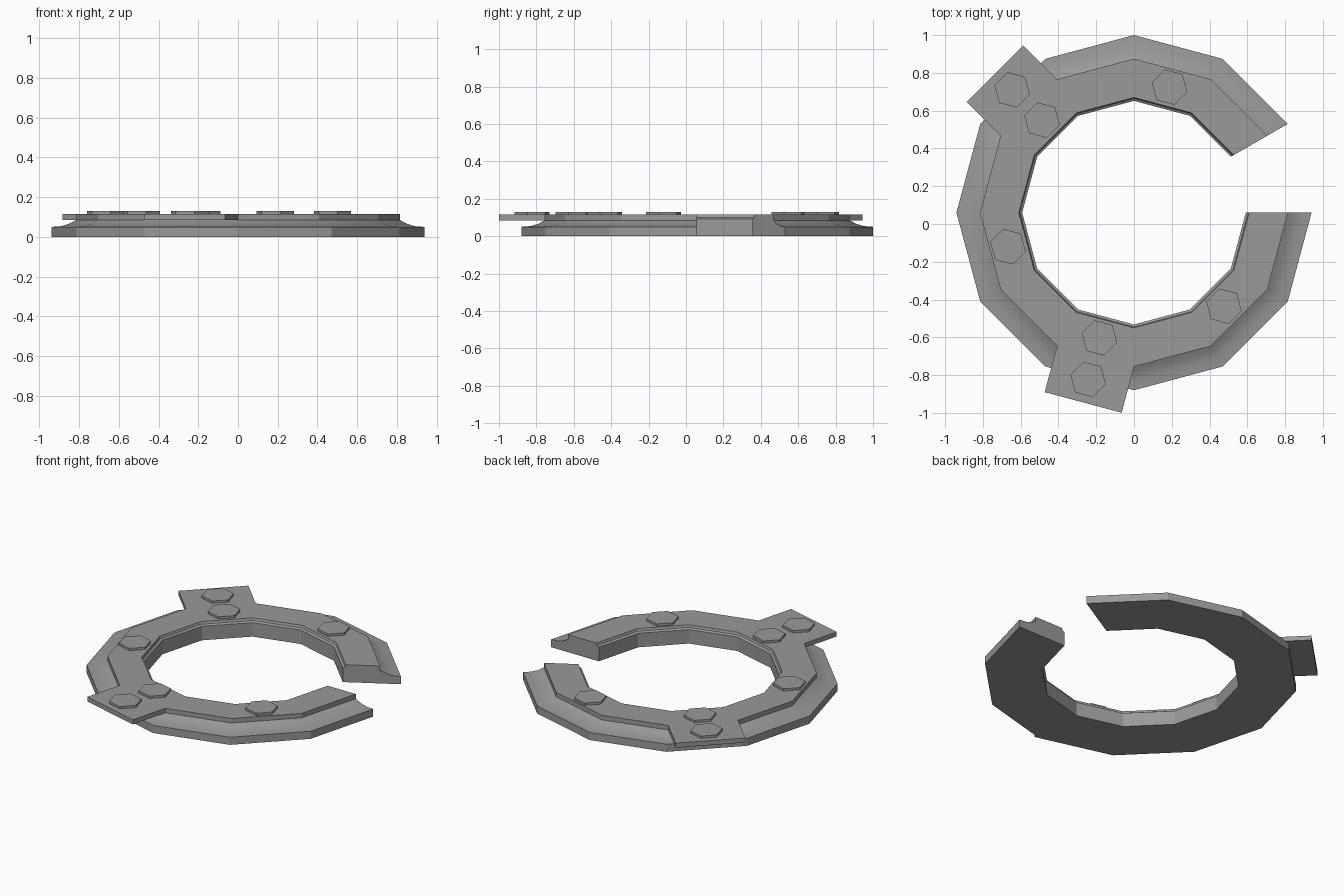
import bpy
import bmesh
from math import sin, cos, radians
from mathutils import Matrix, Vector

cube = bpy.data.objects.get("Cube")
if cube:
    bpy.data.objects.remove(cube, do_unlink=True)

CENTRE_Y = 0.06
TOP_R, TOP_Z = 0.815, 0.115

grey = bpy.data.materials.new("plain grey")
grey.use_nodes = True
colour = (0.32, 0.32, 0.32, 1)
grey.diffuse_color = colour
grey.node_tree.nodes["Principled BSDF"].inputs["Base Color"].default_value = colour


def polar(r, degrees, z):
    a = radians(degrees)
    return Vector((r * cos(a), r * sin(a) + CENTRE_Y, z))


def finish(bm, name):
    bmesh.ops.recalc_face_normals(bm, faces=bm.faces)
    mesh = bpy.data.meshes.new(name)
    bm.to_mesh(mesh)
    bm.free()
    mesh.materials.append(grey)
    obj = bpy.data.objects.new(name, mesh)
    bpy.context.collection.objects.link(obj)
    return obj


# Open twelve-sided ring: flange, scooped shoulder, raised deck, stepped inner lip
profile = [(0.94, 0), (0.94, 0.05), (0.89, 0.054), (0.85, 0.066), (TOP_R, 0.085),
           (TOP_R, TOP_Z), (0.61, TOP_Z), (0.605, 0.1), (0.592, 0.092), (0.592, 0)]
bm = bmesh.new()
rings = [[bm.verts.new(polar(r, a, z)) for r, z in profile] for a in range(30, 361, 30)]
n = len(profile)
for a, b in zip(rings, rings[1:]):
    for i in range(n):
        j = (i + 1) % n
        bm.faces.new((a[i], a[j], b[j], b[i]))
bm.faces.new(rings[0])
bm.faces.new(rings[-1])
ring = finish(bm, "open_ring")

# Soften only the scooped shoulder
bpy.context.view_layer.objects.active = ring
ring.select_set(True)
bpy.ops.object.shade_smooth_by_angle(angle=radians(22))


# Mounting tabs extending one segment of the deck outwards
def tab(name, angle):
    bm = bmesh.new()
    bmesh.ops.create_cube(bm, size=1)
    inner, outer = 0.75, 1.04
    width = 2 * TOP_R * sin(radians(15))
    inner = TOP_R * cos(radians(15))
    bmesh.ops.scale(bm, vec=(outer - inner, width, 0.03), verts=bm.verts)
    bmesh.ops.transform(
        bm, verts=bm.verts,
        matrix=Matrix.Translation(polar((inner + outer) / 2, angle, TOP_Z - 0.015))
        @ Matrix.Rotation(radians(angle), 4, "Z"))
    finish(bm, name)


tab("back_right_tab", 135)
tab("front_tab", 255)

# Hexagonal bolt heads
bolts = [(-0.645, 0.71), (-0.487, 0.55), (0.188, 0.725), (-0.667, -0.12),
         (-0.183, -0.603), (-0.243, -0.823), (0.476, -0.435)]
for k, (x, y) in enumerate(bolts, 1):
    bm = bmesh.new()
    bmesh.ops.create_cone(
        bm, cap_ends=True, segments=6, radius1=0.097, radius2=0.097, depth=0.02,
        matrix=Matrix.Translation((x, y, 0.12)) @ Matrix.Rotation(radians(15), 4, "Z"))
    finish(bm, f"bolt_head_{k}")
